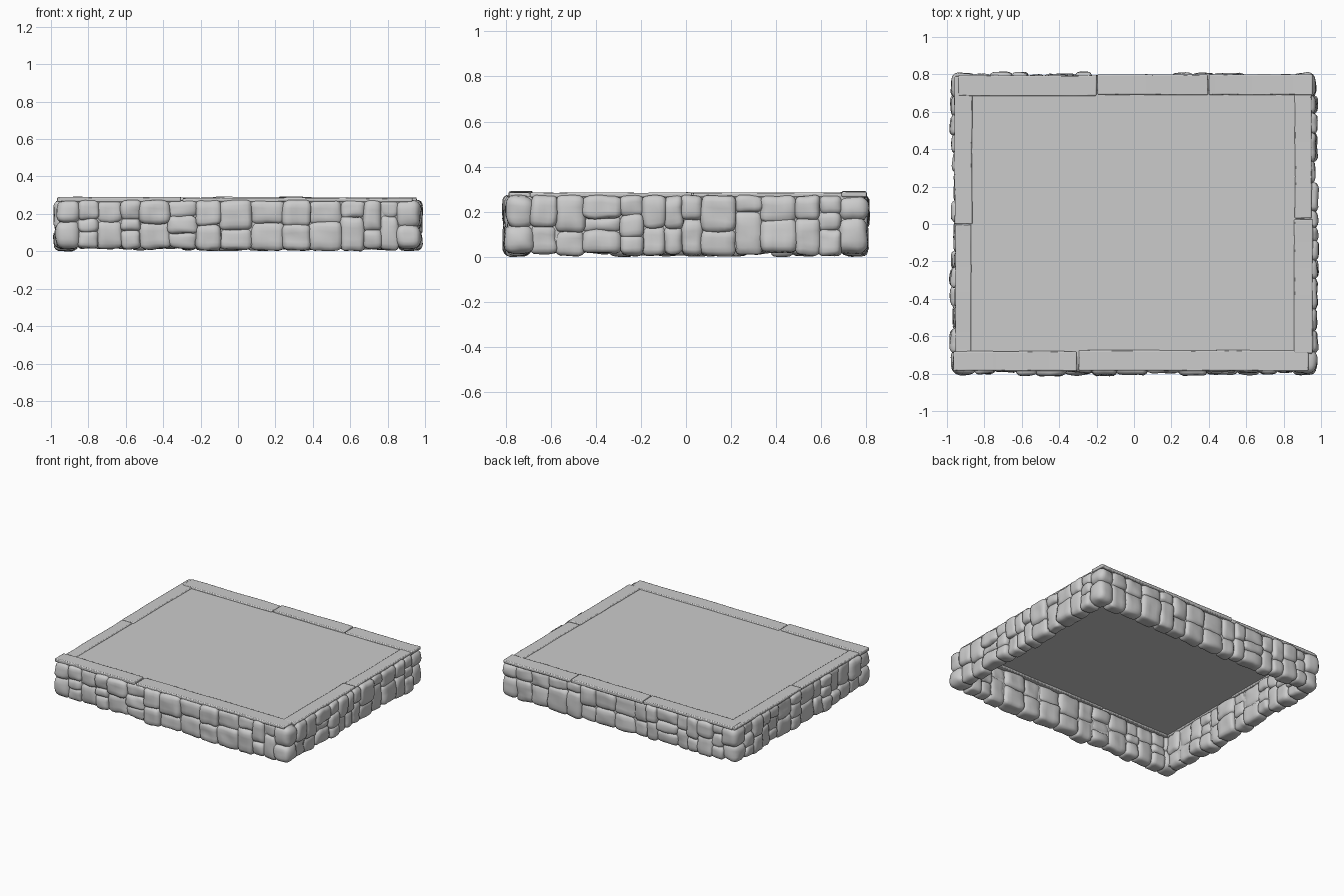
import bpy, bmesh, random
from mathutils import Vector, noise, Matrix

if "Cube" in bpy.data.objects:
    bpy.data.objects.remove(bpy.data.objects["Cube"])

random.seed(7)
X, Y, T = 0.965, 0.795, 0.105      # outer half sizes and wall thickness
Z0, Z1 = 0.02, 0.268               # wall bottom and top


def finish(name, bm, smooth=True):
    me = bpy.data.meshes.new(name)
    bm.to_mesh(me)
    bm.free()
    ob = bpy.data.objects.new(name, me)
    bpy.context.collection.objects.link(ob)
    for p in me.polygons:
        p.use_smooth = smooth
    return ob


def add_stone(bm, lo, hi, radius=0.03):
    """Rounded, slightly lumpy block between two corners."""
    lo, hi = Vector(lo), Vector(hi)
    mid, half = (lo + hi) / 2, (hi - lo) / 2
    r = min(radius, min(half) * 0.8)
    seed = Vector([random.uniform(-50, 50) for _ in range(3)])
    tilt = Matrix.Rotation(random.uniform(-0.05, 0.05), 3, random.choice("XYZ"))
    tmp = bmesh.new()
    bmesh.ops.create_cube(tmp, size=2)
    bmesh.ops.subdivide_edges(tmp, edges=tmp.edges[:], cuts=5, use_grid_fill=True)
    for v in tmp.verts:
        q = Vector([a * h for a, h in zip(v.co, half)])
        core = Vector([max(-(h - r), min(h - r, a)) for a, h in zip(q, half)])
        d = q - core
        if d.length > 1e-6:
            q = core + d.normalized() * r
        q += noise.noise_vector(q * 14 + seed) * 0.009
        v.co = mid + tilt @ q
        v.co.z = min(v.co.z, 0.274)
        v.co.z = max(v.co.z, 0.0)
    me = bpy.data.meshes.new("tmp")
    tmp.to_mesh(me)
    tmp.free()
    bm.from_mesh(me)
    bpy.data.meshes.remove(me)


def box(bm, lo, hi):
    lo, hi = Vector(lo), Vector(hi)
    m = Matrix.Translation((lo + hi) / 2) @ Matrix.Diagonal((*(hi - lo), 1))
    return bmesh.ops.create_cube(bm, size=1, matrix=m)["verts"]


def wall(name, along_x, sign):
    """Rubble wall: columns of random width, each split at random heights."""
    bm = bmesh.new()
    end = (X if along_x else Y) - 0.11
    face = Y if along_x else X
    a = -end
    while a < end - 0.01:
        w = random.uniform(0.075, 0.17)
        b = end if end - a - w < 0.07 else a + w
        k = random.random()
        if k < 0.2:
            cuts = [random.uniform(0.07, 0.1), random.uniform(0.15, 0.18)]
        else:
            cuts = [random.uniform(0.09, 0.18)]
        bottom = Z0 + random.uniform(-0.012, 0.004)
        levels = [bottom, *[c + Z0 for c in cuts], Z1]
        for z, zt in zip(levels, levels[1:]):
            out = face + random.uniform(-0.008, 0.02)
            inn = face - T + random.uniform(-0.01, 0.015)
            s = sorted((sign * out, sign * inn))
            e = 0.006
            lo, hi = (a - e, s[0], z - e), (b + e, s[1], zt + e)
            if not along_x:
                lo, hi = (s[0], a - e, z - e), (s[1], b + e, zt + e)
            add_stone(bm, lo, hi)
        a = b
    # mortar core behind the joints
    s = sorted((sign * (face - 0.018), sign * (face - T + 0.018)))
    n = end + 0.08
    if along_x:
        box(bm, (-n, s[0], Z0 + 0.015), (n, s[1], Z1))
    else:
        box(bm, (s[0], -n, Z0 + 0.015), (s[1], n, Z1))
    ob = finish(name, bm)
    bpy.context.view_layer.objects.active = ob
    ob.select_set(True)
    bpy.ops.object.shade_smooth_by_angle(angle=0.9)
    ob.select_set(False)


wall("front_wall", True, -1)
wall("back_wall", True, 1)
wall("left_wall", False, -1)
wall("right_wall", False, 1)

# Corner stones, two or so to each corner
bm = bmesh.new()
for sx in (-1, 1):
    for sy in (-1, 1):
        c = random.uniform(0.12, 0.17)
        for z, zt in ((Z0 - 0.005, c + 0.008), (c - 0.008, Z1 + 0.006)):
            ox, oy = X + random.uniform(0, 0.015), Y + random.uniform(0, 0.015)
            xs = sorted((sx * ox, sx * (X - 0.125)))
            ys = sorted((sy * oy, sy * (Y - 0.125)))
            add_stone(bm, (xs[0], ys[0], z), (xs[1], ys[1], zt), 0.045)
finish("corner_stones", bm)

# Flat floor sheet
bm = bmesh.new()
bmesh.ops.create_grid(bm, x_segments=1, y_segments=1, size=1,
                      matrix=Matrix.Translation((0, 0, 0.277)) @ Matrix.Diagonal((0.885, 0.71, 1, 1)))
finish("floor", bm, False)

# Cap slabs round the rim: x range, y range, top height
caps = [
    (-0.965, -0.305, -0.785, -0.68, 0.290), (-0.297, 0.935, -0.785, -0.675, 0.286),
    (-0.94, -0.20, 0.685, 0.795, 0.288), (-0.195, 0.395, 0.69, 0.80, 0.291),
    (0.40, 0.955, 0.69, 0.80, 0.287),
    (-0.96, -0.865, 0.0, 0.79, 0.285), (-0.955, -0.87, -0.69, -0.005, 0.284),
    (0.86, 0.95, 0.03, 0.70, 0.284), (0.855, 0.955, -0.69, 0.025, 0.285),
]
for i, (x0, x1, y0, y1, top) in enumerate(caps):
    bm = bmesh.new()
    box(bm, (x0, y0, 0.264), (x1, y1, top))
    long = [e for e in bm.edges if e.calc_length() > 0.3]
    bmesh.ops.subdivide_edges(bm, edges=long, cuts=5)
    for v in bm.verts:
        v.co += noise.noise_vector(v.co * 6 + Vector((i * 9, 0, 0))) * 0.004
    ob = finish(f"cap_slab_{i + 1}", bm)
    bev = ob.modifiers.new("worn_edges", "BEVEL")
    bev.width, bev.segments, bev.limit_method = 0.006, 2, "ANGLE"
    bpy.context.view_layer.objects.active = ob
    ob.select_set(True)
    bpy.ops.object.shade_smooth_by_angle(angle=0.6)
    ob.select_set(False)
